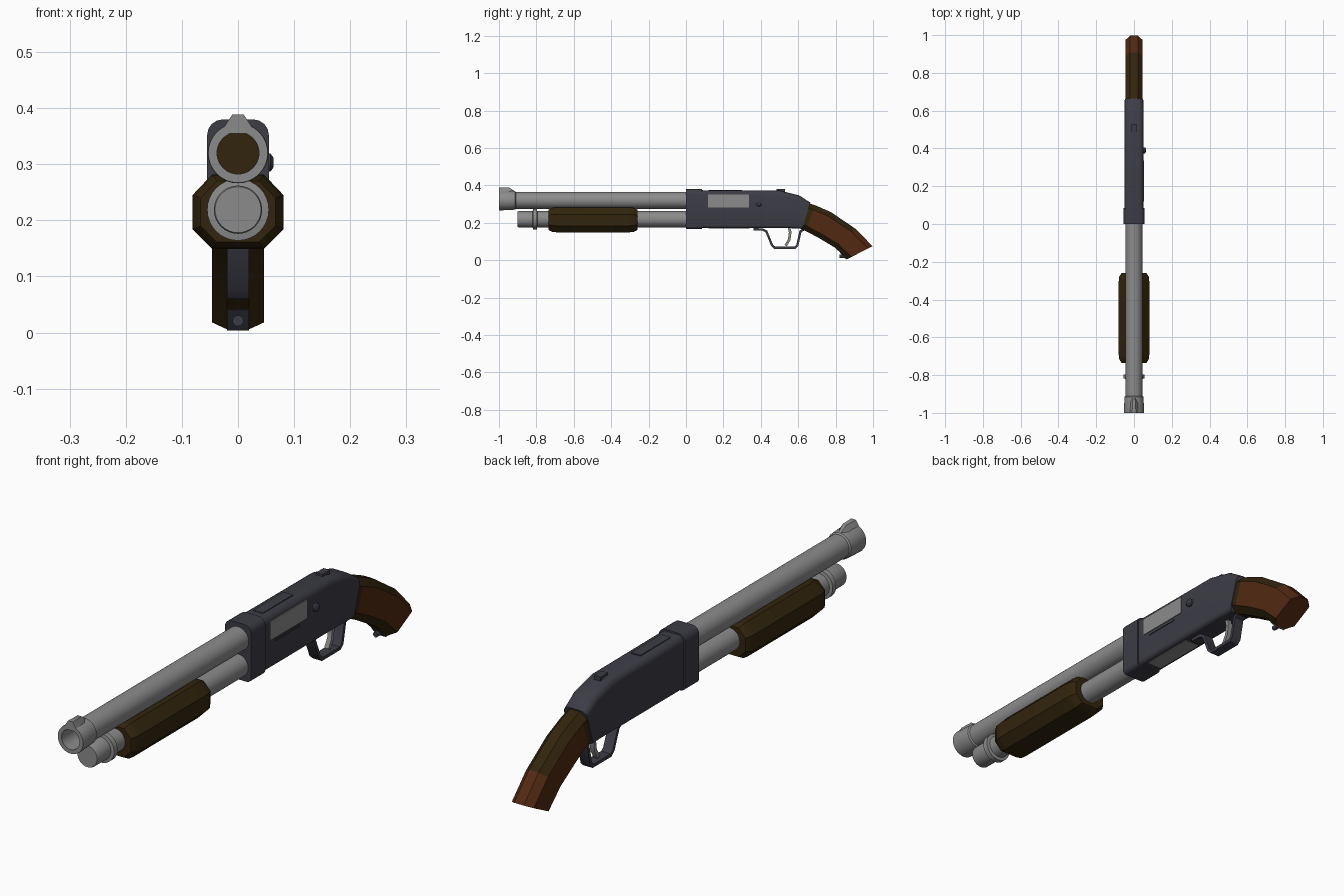
import bpy, bmesh, math
from mathutils import Vector

if "Cube" in bpy.data.objects:
    bpy.data.objects.remove(bpy.data.objects["Cube"])


def mat(name, rgb):
    m = bpy.data.materials.new(name)
    m.diffuse_color = (*rgb, 1)
    m.use_nodes = True
    m.node_tree.nodes["Principled BSDF"].inputs["Base Color"].default_value = m.diffuse_color
    return m


STEEL = mat("grey steel", (0.26, 0.26, 0.26))
GUN = mat("blued metal", (0.045, 0.046, 0.06))
WOOD = mat("dark wood", (0.032, 0.018, 0.004))
RED = mat("red wood", (0.085, 0.022, 0.006))


def finish(name, bm, mats, angle=35):
    bmesh.ops.recalc_face_normals(bm, faces=bm.faces)
    me = bpy.data.meshes.new(name)
    bm.to_mesh(me)
    bm.free()
    for m in mats:
        me.materials.append(m)
    me.shade_smooth()
    me.set_sharp_from_angle(angle=math.radians(angle))
    ob = bpy.data.objects.new(name, me)
    bpy.context.collection.objects.link(ob)
    return ob


def loft(name, rings, mats, rule=None, angle=35):
    """Skin a list of rings and cap both ends; rule(segment, side) gives the material."""
    bm = bmesh.new()
    vs = [[bm.verts.new(p) for p in r] for r in rings]
    n = len(vs[0])
    for i in range(len(vs) - 1):
        for j in range(n):
            k = (j + 1) % n
            f = bm.faces.new((vs[i][j], vs[i][k], vs[i + 1][k], vs[i + 1][j]))
            if rule:
                f.material_index = rule(i, j)
    bm.faces.new(vs[0])
    cap = bm.faces.new(vs[-1])
    if rule:
        cap.material_index = rule(len(vs) - 1, 0)
    return finish(name, bm, mats, angle)


def section(top, bot, w, ct, cb, steps=1):
    """Rectangle between two side-view points with cut or rounded corners."""
    top, bot = Vector(top), Vector(bot)
    h = (top - bot).length
    d = (top - bot) / h
    pts = []
    for sx, up in ((1, 0), (1, 1), (-1, 1), (-1, 0)):
        c = ct if up else cb
        arc = []
        for s in range(steps + 1):
            a = s / steps * math.pi / 2
            x = w - c + c * math.cos(a)
            v = c - c * math.sin(a)
            arc.append((sx * x, h - v if up else v))
        # run bottom-right, top-right, top-left, bottom-left
        if (sx, up) in ((1, 0), (-1, 1)):
            arc.reverse()
        pts += arc
    return [(x, bot.x + d.x * v, bot.y + d.y * v) for x, v in pts]


def lathe(name, profile, z, m, segs=32, closed=False):
    """Revolve (y, radius) points about a lengthwise axis at height z."""
    bm = bmesh.new()
    rings = []
    for y, r in profile:
        rings.append([bm.verts.new((r * math.cos(t), y, z + r * math.sin(t)))
                      for t in (2 * math.pi * i / segs for i in range(segs))])
    pairs = list(zip(rings, rings[1:])) + ([(rings[-1], rings[0])] if closed else [])
    for a, b in pairs:
        for i in range(segs):
            k = (i + 1) % segs
            bm.faces.new((a[i], a[k], b[k], b[i]))
    if not closed:
        bm.faces.new(rings[0])
        bm.faces.new(rings[-1])
    return finish(name, bm, [m])


def box(name, lo, hi, m):
    (x0, y0, z0), (x1, y1, z1) = lo, hi
    return loft(name, [[(x0, y, z0), (x1, y, z0), (x1, y, z1), (x0, y, z1)] for y in (y0, y1)], [m])


def strip(name, path, t, w, m):
    """Bent bar following a side-view path with mitred corners."""
    p = [Vector(q) for q in path]
    rings = []
    for i, q in enumerate(p):
        a = (q - p[max(i - 1, 0)]).normalized()
        b = (p[min(i + 1, len(p) - 1)] - q).normalized()
        d = (a + b).normalized()
        n = Vector((-d.y, d.x)) * t / 2 / max(0.6, d.dot(b if b.length else a))
        u, v = q + n, q - n
        rings.append([(w, u.x, u.y), (w, v.x, v.y), (-w, v.x, v.y), (-w, u.x, u.y)])
    return loft(name, rings, [m])


# barrel with flared muzzle and hollow bore
lathe("barrel", [(0.03, 0.045), (-0.91, 0.045), (-0.915, 0.05), (-0.995, 0.054), (-1.0, 0.053),
                 (-1.0, 0.0375), (-0.1, 0.0375), (0.03, 0.0375)], 0.32, STEEL, closed=True)
lathe("bore_plug", [(-0.12, 0.0374), (-0.1, 0.0374)], 0.32, WOOD)

# front sight ramp
loft("front_sight", [[(-a, y, 0.355), (a, y, 0.355), (b, y, z), (-b, y, z)] for y, a, b, z in
     ((-1.0, 0.032, 0.01, 0.389), (-0.945, 0.026, 0.008, 0.389), (-0.912, 0.012, 0.004, 0.366))], [STEEL])

# magazine tube with end cap and ring
lathe("magazine_tube", [(0.03, 0.043), (-0.795, 0.043), (-0.797, 0.055), (-0.818, 0.055),
                        (-0.82, 0.043), (-0.895, 0.043), (-0.9, 0.041)], 0.219, STEEL)

# octagonal pump handle with tapered ends
octagon = [(0.046, 0.149), (0.081, 0.184), (0.081, 0.245), (0.046, 0.282)]
octagon += [(-x, z) for x, z in reversed(octagon)]
loft("pump_handle", [[(x * s, y, 0.217 + (z - 0.217) * s) for x, z in octagon] for y, s in
     ((-0.735, 0.82), (-0.715, 0.97), (-0.69, 1), (-0.305, 1), (-0.28, 0.97), (-0.26, 0.82))],
     [WOOD], angle=30)

# receiver: front collar and sloping body
loft("receiver_collar", [section((y, 0.38), (y, 0.166), 0.055, 0.028, 0.018, 4)
                         for y in (0.0, 0.085)], [GUN])
loft("receiver_body", [section(t, b, w, c, 0.016, 4) for t, b, w, c in (
    ((0.08, 0.374), (0.08, 0.171), 0.05, 0.025),
    ((0.50, 0.372), (0.46, 0.171), 0.05, 0.025),
    ((0.604, 0.347), (0.56, 0.171), 0.05, 0.025),
    ((0.665, 0.308), (0.622, 0.168), 0.049, 0.025))], [GUN])

# ports, panel, button and safety on the receiver
box("ejection_port", (0.045, 0.118, 0.283), (0.0525, 0.337, 0.352), STEEL)
box("port_lower_lip", (0.045, 0.15, 0.268), (0.053, 0.295, 0.274), GUN)
box("loading_port", (-0.03, 0.12, 0.1685), (0.03, 0.34, 0.175), STEEL)
box("top_panel", (-0.02, 0.12, 0.37), (0.02, 0.30, 0.3765), GUN)
box("safety_switch", (-0.014, 0.485, 0.36), (0.014, 0.53, 0.38), GUN)
button = lathe("side_button", [(-0.02, 0.016), (0.008, 0.016), (0.013, 0.009)], 0, GUN, 12)
button.rotation_euler = (0, 0, -math.pi / 2)
button.location = (0.05, 0.39, 0.303)

# trigger guard and trigger
strip("trigger_guard", [(0.36, 0.166), (0.41, 0.164), (0.43, 0.153), (0.46, 0.08), (0.475, 0.066),
                        (0.583, 0.066), (0.595, 0.078), (0.612, 0.155), (0.63, 0.164)], 0.012, 0.02, GUN)
strip("trigger", [(0.55, 0.18), (0.557, 0.15), (0.552, 0.11), (0.533, 0.078)], 0.014, 0.009, STEEL)


# curved pistol grip: red side panels and butt, dark edges
def grip_colour(seg, side):
    if seg >= 4:
        return 1
    if seg == 3:
        return 0 if side in (0, 6, 7) else 1
    return 1 if seg > 0 and side in (1, 5) else 0


loft("grip", [section(t, b, 0.046, 0.026, 0.026) for t, b in (
    ((0.65, 0.307), (0.612, 0.168)), ((0.69, 0.294), (0.64, 0.156)),
    ((0.775, 0.257), (0.71, 0.119)), ((0.909, 0.166), (0.795, 0.068)),
    ((0.997, 0.075), (0.863, 0.006)))], [WOOD, RED], grip_colour, 30)

# stud plate under the grip
strip("grip_stud", [(0.83, 0.045), (0.846, 0.026), (0.862, 0.009)], 0.016, 0.02, GUN)
lathe("stud_pin", [(0.82, 0.01), (0.85, 0.01)], 0.021, GUN, 12)
